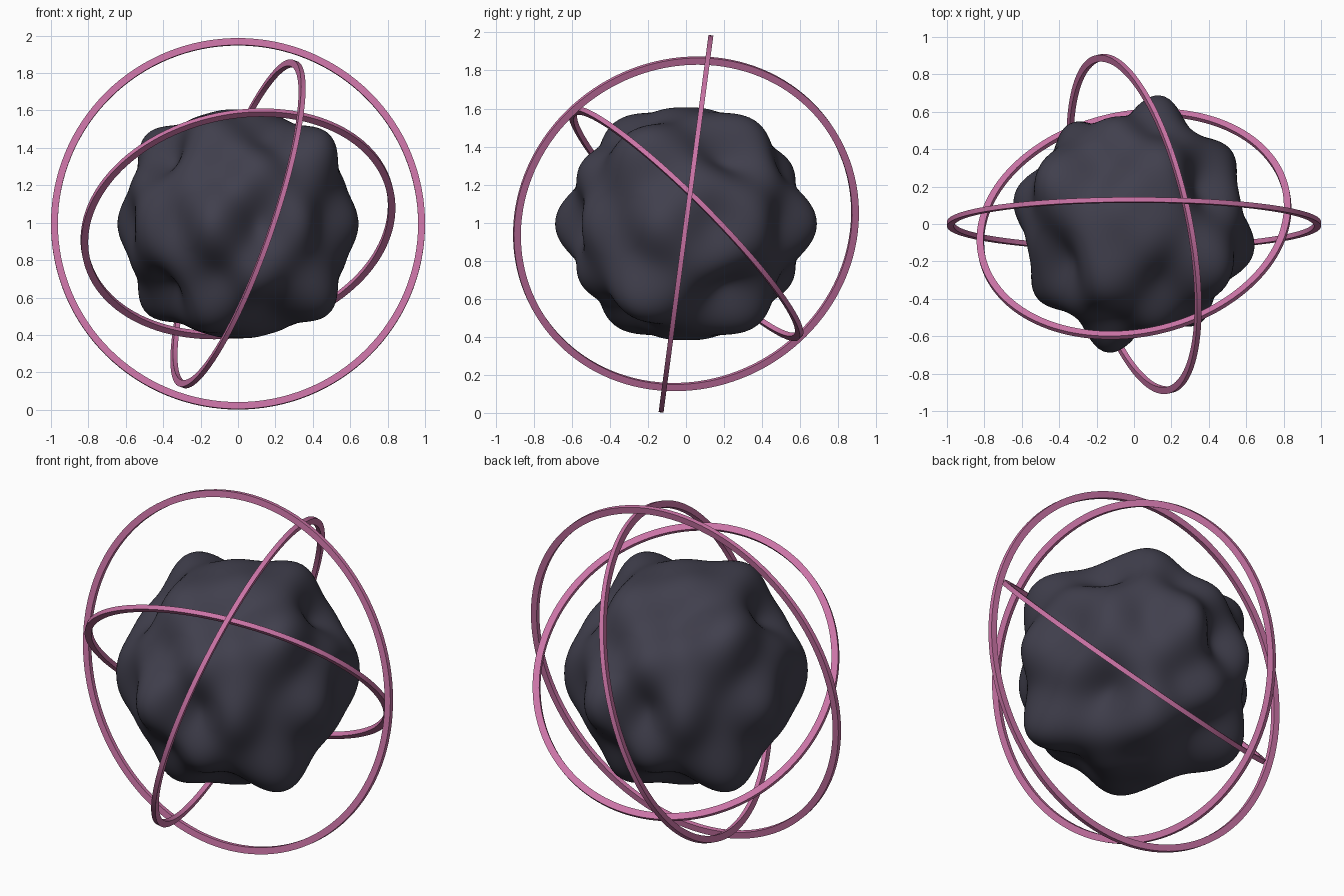
import bpy, bmesh, math
from mathutils import Vector, Matrix

if "Cube" in bpy.data.objects:
    bpy.data.objects.remove(bpy.data.objects["Cube"])

CZ = 0.994  # shared centre height


def material(name, rgb):
    m = bpy.data.materials.new(name)
    m.diffuse_color = (*rgb, 1)
    m.use_nodes = True
    m.node_tree.nodes["Principled BSDF"].inputs["Base Color"].default_value = m.diffuse_color
    return m


DARK = material("dark slate", (0.052, 0.050, 0.074))
PINK = material("dusty pink", (0.60, 0.175, 0.385))


def add_object(name, bm, mat, angle):
    bmesh.ops.recalc_face_normals(bm, faces=bm.faces)
    me = bpy.data.meshes.new(name)
    bm.to_mesh(me)
    bm.free()
    ob = bpy.data.objects.new(name, me)
    bpy.context.collection.objects.link(ob)
    me.materials.append(mat)
    bpy.ops.object.select_all(action='DESELECT')
    ob.select_set(True)
    bpy.context.view_layer.objects.active = ob
    bpy.ops.object.shade_smooth_by_angle(angle=math.radians(angle))
    return ob


# Lumpy core: sphere pushed in and out by a product of waves
bm = bmesh.new()
bmesh.ops.create_icosphere(bm, subdivisions=6, radius=1)
for v in bm.verts:
    d = v.co.normalized()
    wave = -math.sin(7.0 * d.x) * math.sin(4.2 * d.y) * math.cos(4.9 * d.z)
    v.co = d * (0.612 + 0.11 * wave)
core = add_object("lumpy_core", bm, DARK, 60)
core.location = (0, 0, CZ)


# Flat hoops with a rectangular cross-section
def hoop(name, outer, normal, width=0.037, thick=0.026, seg=128):
    bm = bmesh.new()
    t = thick / 2
    profile = [(outer, -t), (outer, t), (outer - width, t), (outer - width, -t)]
    loops = []
    for i in range(seg):
        a = 2 * math.pi * i / seg
        loops.append([bm.verts.new((r * math.cos(a), r * math.sin(a), z)) for r, z in profile])
    for i in range(seg):
        p, q = loops[i], loops[(i + 1) % seg]
        for k in range(4):
            n = (k + 1) % 4
            bm.faces.new((p[k], q[k], q[n], p[n]))
    rot = Vector(normal).to_track_quat('Z', 'Y').to_matrix().to_4x4()
    bm.transform(Matrix.Translation((0, 0, CZ)) @ rot)
    return add_object(name, bm, PINK, 30)


hoop("large_hoop", 1.0, (0, -0.991, 0.131))
hoop("middle_hoop", 0.925, (0.925, 0.197, -0.322))
hoop("small_hoop", 0.85, (-0.155, 0.698, 0.698))
